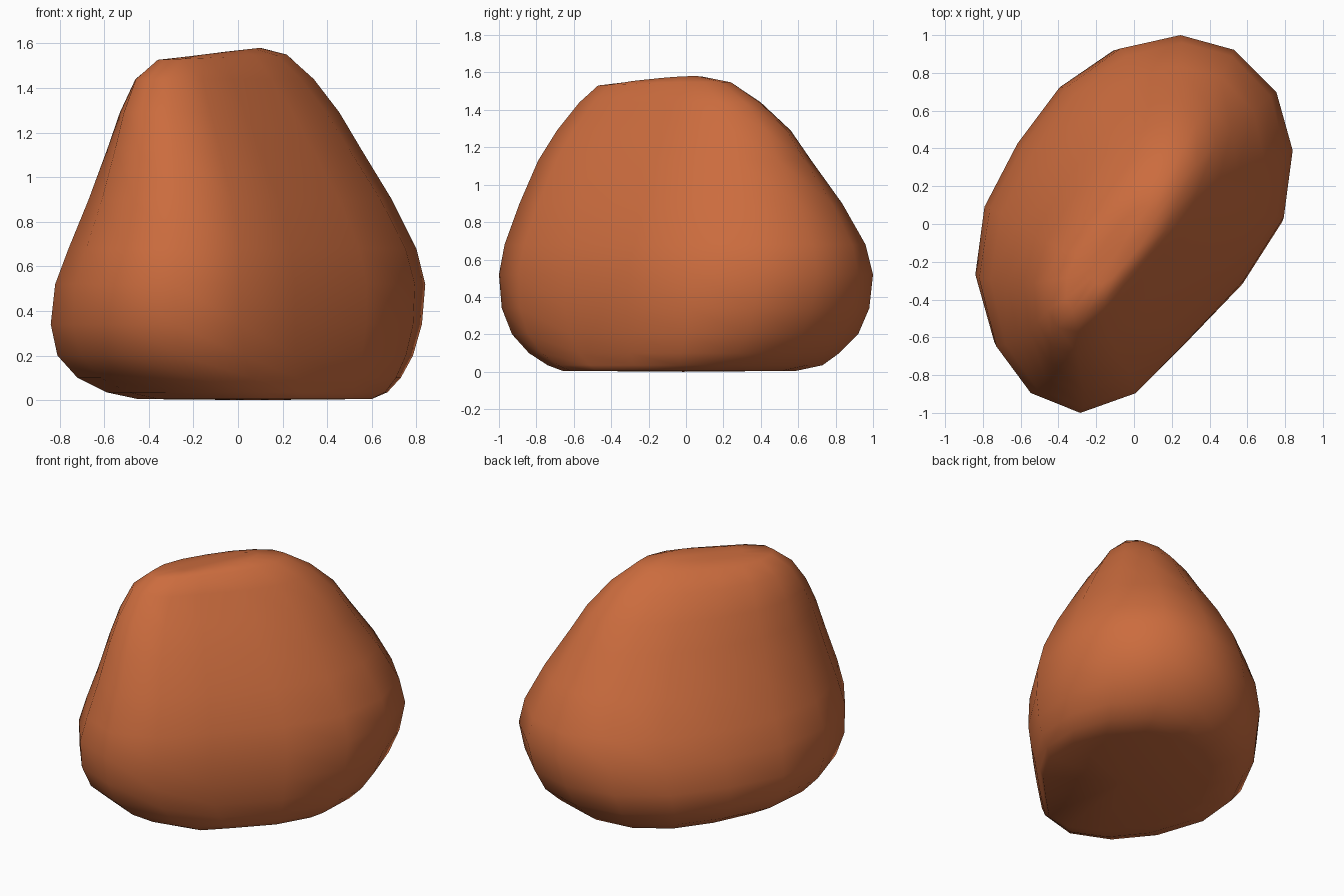
import bpy, bmesh, math

if "Cube" in bpy.data.objects:
    bpy.data.objects.remove(bpy.data.objects["Cube"])

# Widest outline of the boulder (along, across) its long axis, about unit size
OUTLINE = [(.92, .46), (1.045, .19), (1.02, -.125), (.84, -.39), (.54, -.58),
           (.14, -.63), (-.33, -.60), (-.68, -.57), (-.95, -.41), (-1.04, -.14),
           (-.97, .16), (-.755, .46), (-.44, .65), (-.06, .73), (.32, .75), (.66, .66)]
AXIS = math.radians(50)

# Level: height, slimness across the axis, x range, y range, rise towards the right
LEVELS = [
    (0.005, 1.32, -.45, .60, -.66, .59, 0),
    (0.035, 1.22, -.59, .67, -.74, .73, 0),
    (0.10, 1.15, -.72, .73, -.84, .82, 0),
    (0.20, 1.09, -.81, .785, -.93, .92, 0),
    (0.34, 1.05, -.84, .825, -.985, .98, 0),
    (0.52, 1.00, -.82, .84, -1.0, 1.0, 0),
    (0.68, 0.97, -.76, .80, -.97, .96, 0),
    (0.90, 0.91, -.67, .69, -.89, .835, 0),
    (1.13, 0.81, -.585, .55, -.79, .67, 0),
    (1.29, 0.72, -.53, .455, -.69, .56, 0),
    (1.44, 0.62, -.46, .34, -.57, .40, 0),
    (1.538, 0.55, -.36, .22, -.47, .24, .04),
    (1.56, 0.50, -.22, .10, -.32, .09, .12),
]


def fit(values, low, high):
    a, b = min(values), max(values)
    return [low + (v - a) * (high - low) / (b - a) for v in values]


def section(slim, x0, x1, y0, y1):
    c, s = math.cos(AXIS), math.sin(AXIS)
    xs = [a * c - b * slim * s for a, b in OUTLINE]
    ys = [a * s + b * slim * c for a, b in OUTLINE]
    return list(zip(fit(xs, x0, x1), fit(ys, y0, y1)))


# Loft the boulder through its levels
bm = bmesh.new()
rings = []
for z, slim, x0, x1, y0, y1, rise in LEVELS:
    rings.append([bm.verts.new((x, y, z + rise * (x + .07)))
                  for x, y in section(slim, x0, x1, y0, y1)])
n = len(OUTLINE)
for low, high in zip(rings, rings[1:]):
    for i in range(n):
        j = (i + 1) % n
        bm.faces.new((low[i], low[j], high[j], high[i]))

# Crest and underside
for ring, z in ((rings[0], 0.0), (rings[-1], 1.562)):
    centre = bm.verts.new((sum(v.co.x for v in ring) / n, sum(v.co.y for v in ring) / n, z))
    for i in range(n):
        bm.faces.new((ring[i], ring[(i + 1) % n], centre))
bmesh.ops.recalc_face_normals(bm, faces=bm.faces[:])
for f in bm.faces:
    f.smooth = True

mesh = bpy.data.meshes.new("boulder")
bm.to_mesh(mesh)
bm.free()
boulder = bpy.data.objects.new("boulder", mesh)
bpy.context.collection.objects.link(boulder)

clay = bpy.data.materials.new("orange clay")
clay.diffuse_color = (0.60, 0.15, 0.048, 1)
clay.use_nodes = True
clay.node_tree.nodes["Principled BSDF"].inputs["Base Color"].default_value = clay.diffuse_color
mesh.materials.append(clay)
